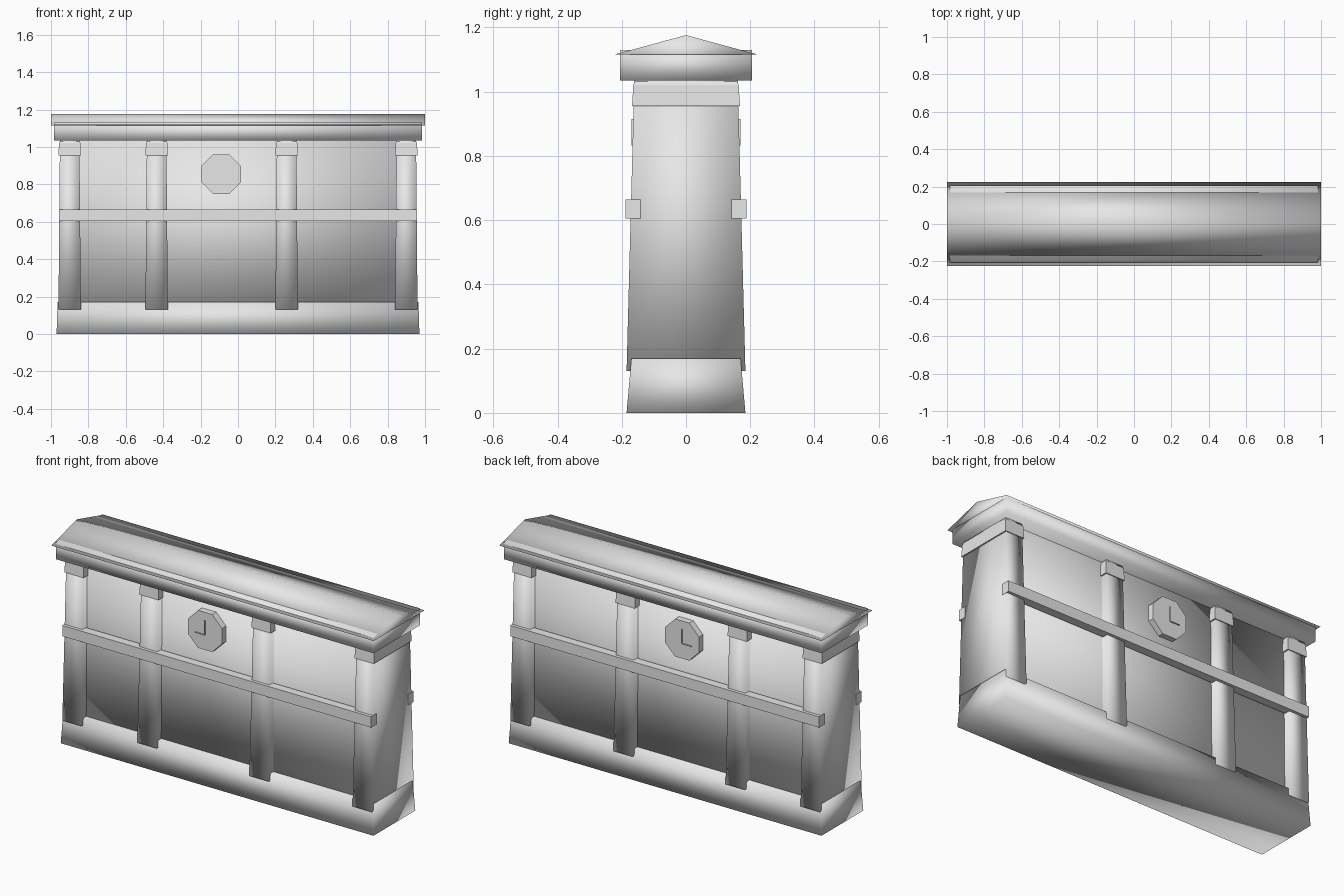
import bpy, bmesh, math

cube = bpy.data.objects.get("Cube")
if cube:
    bpy.data.objects.remove(cube, do_unlink=True)

stone = bpy.data.materials.new("light_grey")
stone.use_nodes = True
GREY = (0.8, 0.8, 0.8, 1)
stone.diffuse_color = GREY
stone.node_tree.nodes["Principled BSDF"].inputs["Base Color"].default_value = GREY


def finish(name, bm, smooth):
    bmesh.ops.recalc_face_normals(bm, faces=bm.faces)
    for f in bm.faces:
        f.smooth = smooth
    mesh = bpy.data.meshes.new(name)
    bm.to_mesh(mesh)
    bm.free()
    mesh.materials.append(stone)
    obj = bpy.data.objects.new(name, mesh)
    bpy.context.collection.objects.link(obj)
    return obj


def tapered(name, levels, x=0, y=0, smooth=True):
    """Stack of rectangles, each given as (z, half width, half depth)."""
    bm = bmesh.new()
    rings = [[bm.verts.new((x + sx * w, y + sy * d, z))
              for sx, sy in ((-1, -1), (1, -1), (1, 1), (-1, 1))]
             for z, w, d in levels]
    for a, b in zip(rings, rings[1:]):
        for i in range(4):
            j = (i + 1) % 4
            bm.faces.new((a[i], a[j], b[j], b[i]))
    bm.faces.new(rings[0])
    bm.faces.new(rings[-1])
    return finish(name, bm, smooth)


# Plinth, wall and lintel
tapered("base", [(0, 0.97, 0.185), (0.17, 0.965, 0.17)])
tapered("wall", [(0.13, 0.94, 0.145), (1.04, 0.92, 0.125)])
tapered("lintel", [(1.035, 0.985, 0.205), (1.13, 0.985, 0.205)])

# Gabled roof slab; the lintel's edges show just through its slopes
bm = bmesh.new()
ends = [[bm.verts.new((x, y, z)) for y, z in
         ((-0.225, 1.115), (0.225, 1.115), (0, 1.176))] for x in (-1, 1)]
for i in range(3):
    j = (i + 1) % 3
    bm.faces.new((ends[0][i], ends[0][j], ends[1][j], ends[1][i]))
for e in ends:
    bm.faces.new(e)
finish("roof", bm, True)

# Posts running through the wall, each with a collar near the top
for i, x in enumerate((-0.9, -0.435, 0.26, 0.9), 1):
    tapered(f"post_{i}", [(0.13, 0.06, 0.185), (1.035, 0.052, 0.161)], x)
    tapered(f"post_collar_{i}", [(0.955, 0.06, 0.168), (1.02, 0.057, 0.164),
                                 (1.037, 0.05, 0.158)], x, smooth=False)

# Rails and clocks on both faces
for side, s in (("front", -1), ("back", 1)):
    tapered(f"{side}_rail", [(0.605, 0.957, 0.024), (0.665, 0.957, 0.024)],
            y=s * 0.165, smooth=False)

    bm = bmesh.new()
    bmesh.ops.create_cone(bm, cap_ends=True, segments=8, depth=0.06,
                          radius1=0.114, radius2=0.114)
    for v in bm.verts:
        a = math.atan2(v.co.y, v.co.x) + math.pi / 8
        r = math.hypot(v.co.x, v.co.y)
        v.co = (-0.09 + r * math.cos(a), s * 0.133 + v.co.z, 0.855 + r * math.sin(a))
    # start angles fall on multiples of 45 degrees, so flats end up level
    finish(f"{side}_clock", bm, False)

    tapered(f"{side}_minute_hand", [(0.835, 0.002, 0.004), (0.915, 0.002, 0.004)],
            -0.09, s * 0.165, False)
    tapered(f"{side}_hour_hand", [(0.833, 0.03, 0.004), (0.837, 0.03, 0.004)],
            -0.12, s * 0.165, False)
